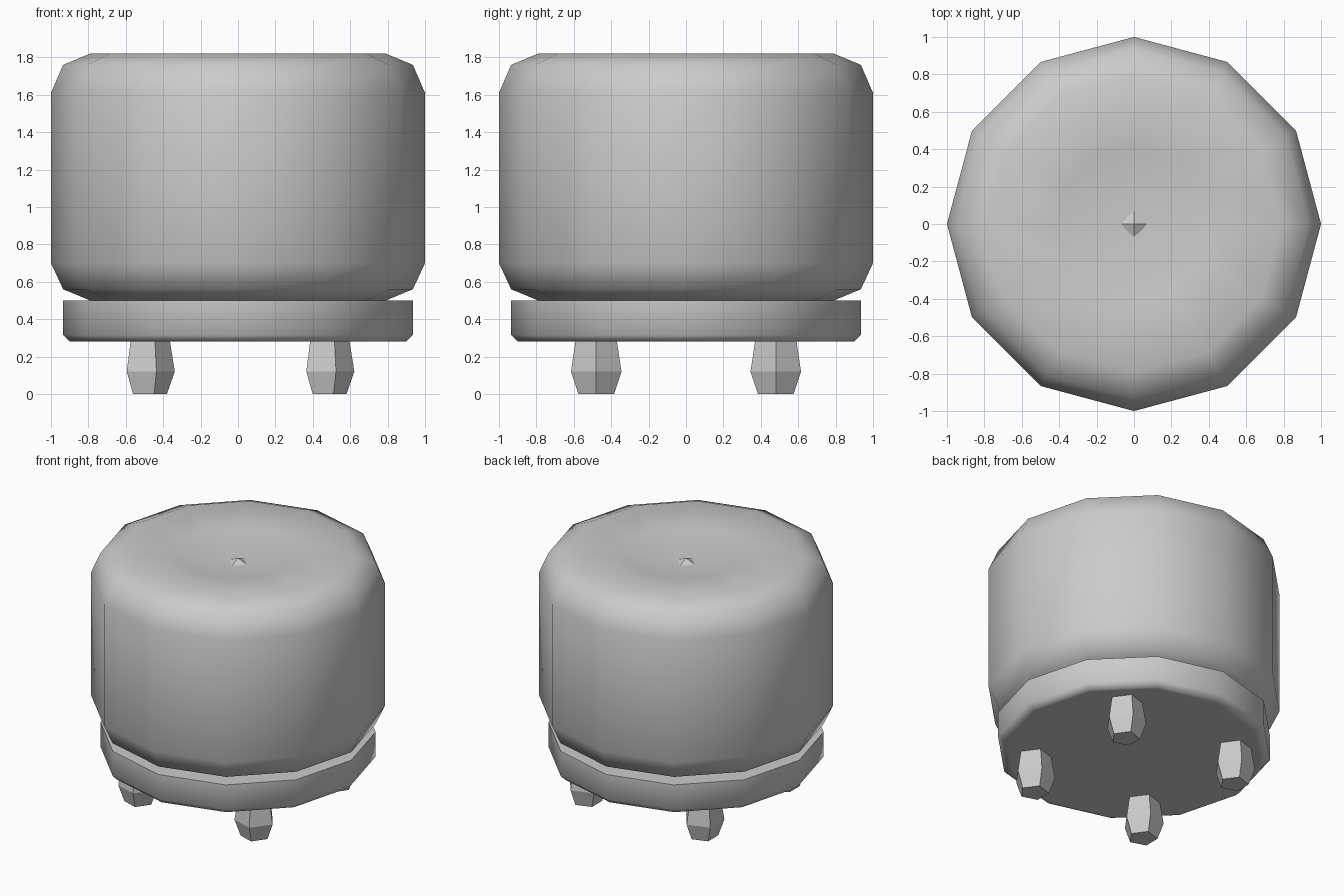
import bpy, bmesh, math

cube = bpy.data.objects.get("Cube")
if cube:
    bpy.data.objects.remove(cube, do_unlink=True)

grey = bpy.data.materials.new("plain grey")
grey.use_nodes = True
colour = (0.6, 0.6, 0.6, 1)
grey.diffuse_color = colour
grey.node_tree.nodes["Principled BSDF"].inputs["Base Color"].default_value = colour


def lathe(name, profile, sides, location=(0, 0), smooth=None):
    """Stack rings of (radius, height), bottom to top; a zero radius closes to a point."""
    bm = bmesh.new()
    rings = []
    for radius, z in profile:
        count = sides if radius else 1
        rings.append([bm.verts.new((radius * math.cos(math.tau * i / sides),
                                    radius * math.sin(math.tau * i / sides), z))
                      for i in range(count)])
    for low, high in zip(rings, rings[1:]):
        for i in range(sides):
            j = (i + 1) % sides
            if len(high) == 1:
                bm.faces.new((low[i], low[j], high[0]))
            else:
                bm.faces.new((low[i], low[j], high[j], high[i]))
    bm.faces.new(rings[0][::-1])
    if len(rings[-1]) > 1:
        bm.faces.new(rings[-1])
    mesh = bpy.data.meshes.new(name)
    bm.to_mesh(mesh)
    bm.free()
    mesh.materials.append(grey)
    obj = bpy.data.objects.new(name, mesh)
    obj.location = (*location, 0)
    bpy.context.collection.objects.link(obj)
    if smooth:
        bpy.ops.object.select_all(action="DESELECT")
        obj.select_set(True)
        bpy.context.view_layer.objects.active = obj
        bpy.ops.object.shade_smooth_by_angle(angle=math.radians(smooth))
    return obj


# Padded cushion with rounded rims and a dimpled top
lathe("cushion", [(0.79, 0.50), (0.935, 0.56), (1, 0.70), (1, 1.61), (0.935, 1.76),
                  (0.79, 1.82), (0.42, 1.80), (0, 1.72)], 12, smooth=60)

# Button sunk in the dimple
lathe("button", [(0.075, 1.73), (0, 1.76)], 4)

# Base plate with a bevelled lower edge
lathe("base", [(0.87, 0.28), (0.90, 0.28), (0.935, 0.315), (0.935, 0.50)], 12, smooth=60)

# Four bulging five-sided feet
for depth, y in (("front", -0.48), ("back", 0.48)):
    for side, x in (("right", -0.48), ("left", 0.48)):
        lathe(f"{depth}_{side}_foot", [(0.10, 0), (0.142, 0.12), (0.115, 0.29)], 5, (x, y))
